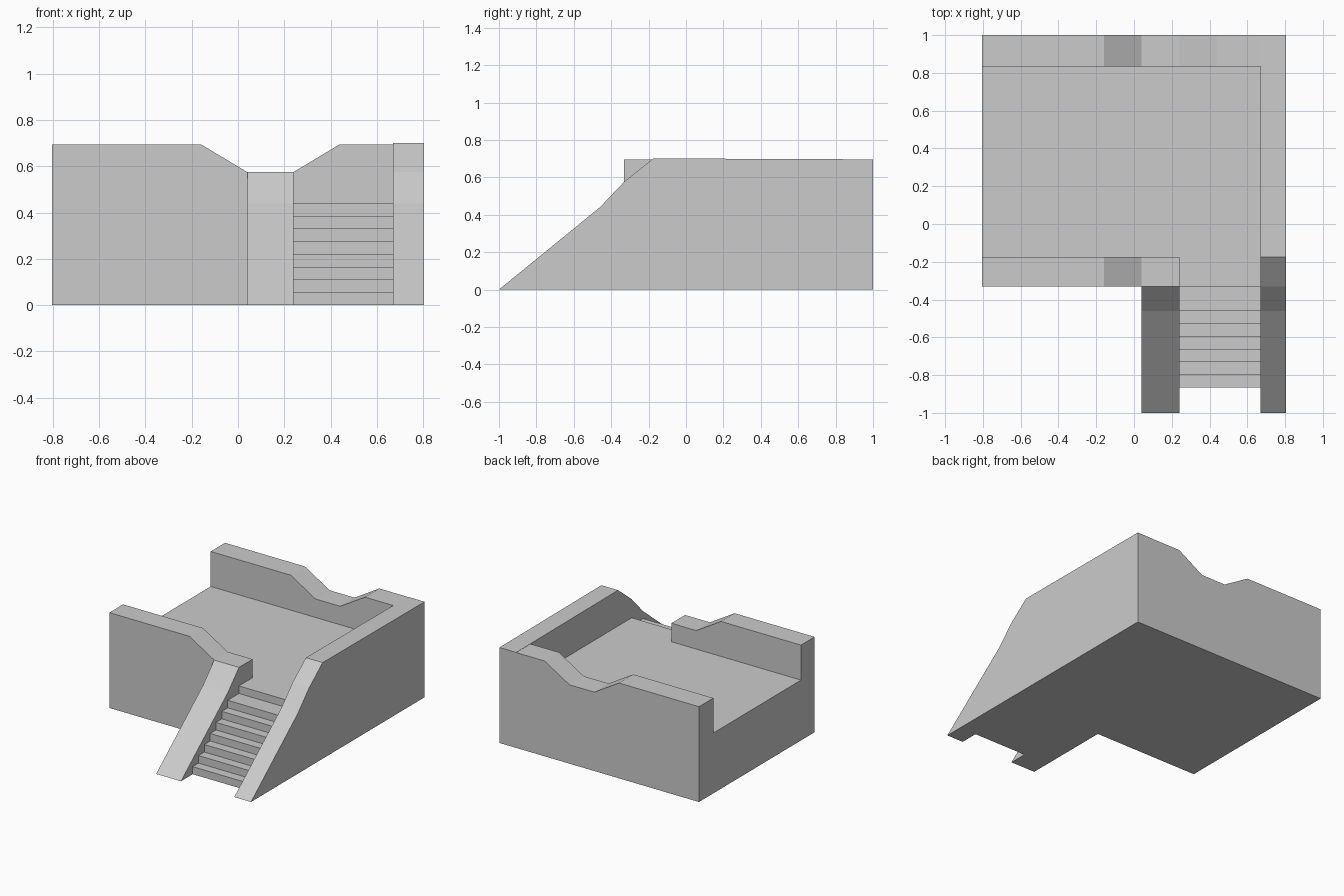
import bpy, bmesh

if "Cube" in bpy.data.objects:
    bpy.data.objects.remove(bpy.data.objects["Cube"])

X0, X1 = -0.805, 0.805
FLOOR, TOP, LOW = 0.44, 0.695, 0.575
FRONT = -0.332


def prism(name, profile, axis, lo, hi):
    """Extrude a profile: axis 'x' takes (y, z) points, axis 'y' takes (x, z)."""
    place = (lambda a, b, t: (t, a, b)) if axis == 'x' else (lambda a, b, t: (a, t, b))
    bm = bmesh.new()
    face = bm.faces.new([bm.verts.new(place(a, b, lo)) for a, b in profile])
    new = bmesh.ops.extrude_face_region(bm, geom=[face])['geom']
    verts = [g for g in new if isinstance(g, bmesh.types.BMVert)]
    shift = place(0, 0, hi - lo)
    bmesh.ops.translate(bm, verts=verts, vec=shift)
    bmesh.ops.recalc_face_normals(bm, faces=bm.faces[:])
    mesh = bpy.data.meshes.new(name)
    bm.to_mesh(mesh)
    bm.free()
    obj = bpy.data.objects.new(name, mesh)
    bpy.context.collection.objects.link(obj)
    return obj


# Raised floor, open on the left side
platform = prism("stair_platform", [(X0, 0), (0.72, 0), (0.72, FLOOR), (X0, FLOOR)],
                 'y', FRONT, 0.95)

# Parapets with a dip; the front one stops at the stair opening
dip = [(X0, 0), (X0, TOP), (-0.16, TOP), (0.04, LOW), (0.24, LOW)]
front_wall = prism("front_wall", dip + [(0.24, 0)], 'y', FRONT, -0.175)
back_wall = prism("back_wall", dip + [(0.44, TOP), (0.72, TOP), (0.72, 0)], 'y', 0.835, 1)

# Sloping stair sides; the right one runs on as the side wall
slope = [(-1, 0), (-0.46, FLOOR), (FRONT, LOW)]
left_stringer = prism("left_stringer", slope + [(-0.2, LOW), (-0.2, 0)], 'x', 0.04, 0.24)
right_wall = prism("right_wall", slope + [(-0.175, 0.701), (1, 0.696), (1, 0)], 'x', 0.67, X1)

# Steps, the last riser being the platform edge
rise, run = FLOOR / 8, 0.0672
profile = [(-0.865, 0)]
for i in range(7):
    y = -0.865 + i * run
    if i:
        profile.append((y, i * rise))
    profile.append((y, (i + 1) * rise))
profile += [(-0.25, 7 * rise), (-0.25, 0)]
steps = prism("steps", profile, 'x', 0.2, 0.7)

# Merge all parts into one solid
bpy.context.view_layer.objects.active = platform
for part in (front_wall, back_wall, left_stringer, right_wall, steps):
    mod = platform.modifiers.new(part.name, 'BOOLEAN')
    mod.operation = 'UNION'
    mod.solver = 'EXACT'
    mod.object = part
    bpy.ops.object.modifier_apply(modifier=mod.name)
    bpy.data.objects.remove(part)
